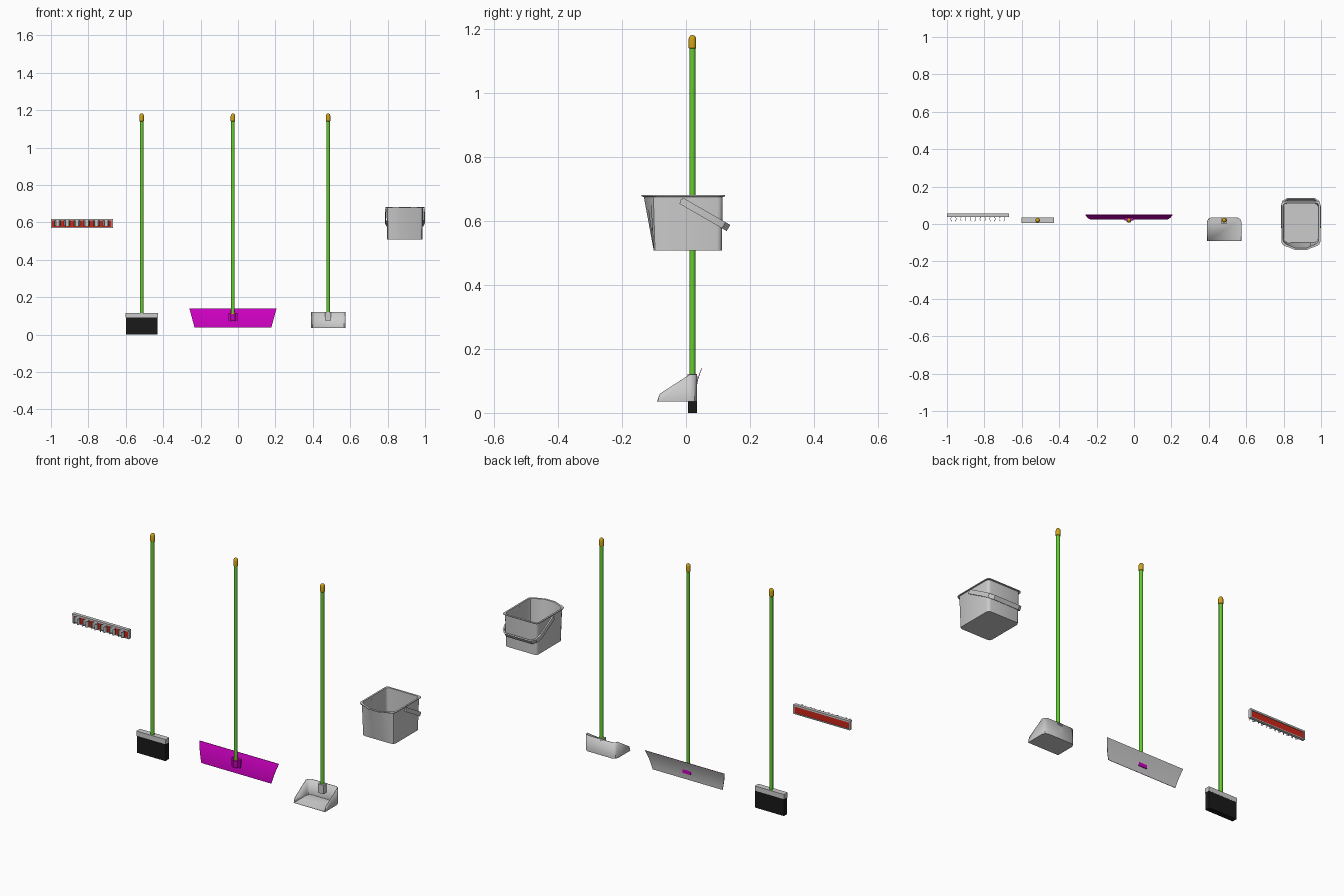
import bpy, bmesh, math
from mathutils import Matrix, Vector

if "Cube" in bpy.data.objects:
    bpy.data.objects.remove(bpy.data.objects["Cube"])


def mat(name, rgb):
    m = bpy.data.materials.new(name)
    m.diffuse_color = (*rgb, 1)
    m.use_nodes = True
    m.node_tree.nodes["Principled BSDF"].inputs["Base Color"].default_value = m.diffuse_color
    return m


GREEN = mat("green", (0.13, 0.6, 0.03))
ORANGE = mat("orange", (0.62, 0.36, 0.01))
MAGENTA = mat("magenta", (0.6, 0.0, 0.52))
RED = mat("red", (0.6, 0.02, 0.01))
BLACK = mat("black", (0.01, 0.01, 0.01))
GREY = mat("grey", (0.6, 0.6, 0.6))


def finish(name, bm, m=None, smooth=True, solid=0):
    bmesh.ops.recalc_face_normals(bm, faces=bm.faces)
    me = bpy.data.meshes.new(name)
    bm.to_mesh(me)
    bm.free()
    ob = bpy.data.objects.new(name, me)
    bpy.context.collection.objects.link(ob)
    if m:
        me.materials.append(m)
    if solid:
        s = ob.modifiers.new("thickness", 'SOLIDIFY')
        s.thickness = solid
    if smooth:
        bpy.ops.object.select_all(action='DESELECT')
        ob.select_set(True)
        bpy.context.view_layer.objects.active = ob
        bpy.ops.object.shade_smooth_by_angle(angle=math.radians(35))
    return ob


def loft(name, rings, m=None, smooth=True, mtx=None):
    """Skin closed rings of equal length and cap both ends."""
    bm = bmesh.new()
    vs = [[bm.verts.new(p) for p in r] for r in rings]
    n = len(vs[0])
    for a, b in zip(vs, vs[1:]):
        for i in range(n):
            j = (i + 1) % n
            bm.faces.new((a[i], a[j], b[j], b[i]))
    bm.faces.new(vs[0])
    bm.faces.new(vs[-1])
    if mtx:
        bm.transform(mtx)
    return finish(name, bm, m, smooth)


def prism(name, poly, z0, z1, m=None, mtx=None):
    return loft(name, [[(x, y, z) for x, y in poly] for z in (z0, z1)], m, True, mtx)


def box(name, x0, x1, y0, y1, z0, z1, m=None):
    return prism(name, [(x0, y0), (x1, y0), (x1, y1), (x0, y1)], z0, z1, m)


def lathe(name, x, y, prof, m, n=16):
    ang = [2 * math.pi * i / n for i in range(n)]
    return loft(name, [[(x + r * math.cos(a), y + r * math.sin(a), z) for a in ang]
                       for r, z in prof], m)


HY = 0.02
BROOM, SCRAPER, PAN, BUCKET, RACK = -0.515, -0.027, 0.482, 0.892, -0.835

# long handles with rounded grips
for label, x, z0 in (("broom", BROOM, 0.1), ("scraper", SCRAPER, 0.085), ("dustpan", PAN, 0.085)):
    lathe(label + "_handle", x, HY, [(0.0095, z0), (0.0095, 1.15)], GREEN)
    lathe(label + "_grip", x, HY, [(0.0105, 1.14), (0.012, 1.142), (0.012, 1.168),
                                   (0.0105, 1.175), (0.007, 1.18), (0.002, 1.182)], ORANGE)

# broom head and bristles
box("broom_head", BROOM - 0.086, BROOM + 0.086, 0.006, 0.036, 0.09, 0.115)
box("broom_bristles", BROOM - 0.084, BROOM + 0.084, 0.007, 0.035, 0, 0.09, BLACK)

# scraper blade: magenta front, grey back
rings = []
for i in range(6):
    t = i / 5
    hw = 0.205 + 0.028 * t
    y = 0.024 + 0.006 * t + 0.018 * t * t
    z = 0.037 + 0.102 * t
    rings.append([(SCRAPER - hw, y, z), (SCRAPER + hw, y, z),
                  (SCRAPER + hw, y + 0.002, z), (SCRAPER - hw, y + 0.002, z)])
blade = loft("scraper_blade", rings, MAGENTA)
blade.data.materials.append(GREY)
for p in blade.data.polygons:
    if p.normal.y > 0.5:
        p.material_index = 1
# scraper socket
box("scraper_socket", SCRAPER - 0.024, SCRAPER + 0.024, 0.02, 0.034, 0.07, 0.115, MAGENTA)
lathe("scraper_collar", SCRAPER, HY, [(0.013, 0.072), (0.013, 0.11)], MAGENTA)
lathe("scraper_stud", SCRAPER, HY, [(0.0105, 0.085), (0.0105, 0.116)], ORANGE)

# dustpan scoop: floor plus a wall that drops towards the front
side = [(0.092, -0.09, 0.036), (0.092, -0.082, 0.06), (0.092, 0.012, 0.12),
        (0.086, 0.026, 0.12), (0.072, 0.034, 0.12)]
path = side + [(-x, y, z) for x, y, z in reversed(side)]
bm = bmesh.new()
low = [bm.verts.new((PAN + x, y, 0.035)) for x, y, z in path]
top = [bm.verts.new((PAN + x, y, z)) for x, y, z in path]
for i in range(len(path) - 1):
    bm.faces.new((low[i], low[i + 1], top[i + 1], top[i]))
bm.faces.new(low)
finish("dustpan_scoop", bm, solid=0.003)
# dustpan socket
box("dustpan_socket", PAN - 0.016, PAN + 0.016, 0.004, 0.034, 0.074, 0.121)


# bucket: open shell with rolled rim and pouring spout
def outline(hw, yb, yf, spout, z):
    r = 0.016
    pts = []
    for k in range(4):
        a = math.pi / 2 * k / 3
        pts.append((hw - r + r * math.cos(a), yb - r + r * math.sin(a)))
    half = [(0.03, yf - spout), (0.05, yf - spout * 0.65),
            (hw - 0.018, yf - spout * 0.2), (hw - 0.005, yf + 0.004), (hw, yf + 0.016)]
    right = half + pts
    full = right + [(-x, y) for x, y in reversed(right)]
    return [(BUCKET + x, y, z) for x, y in full]


loft("bucket_body", [
    outline(0.094, 0.112, -0.101, 0.0, 0.508),
    outline(0.098, 0.115, -0.106, 0.026, 0.676),
    outline(0.104, 0.122, -0.112, 0.028, 0.677),
    outline(0.104, 0.122, -0.112, 0.028, 0.681),
    outline(0.095, 0.112, -0.103, 0.026, 0.681),
    outline(0.091, 0.109, -0.098, 0.0, 0.512)])

# bucket bail: flat U-shaped strap swung to the back
outer = [(0.107, -0.006), (0.107, 0.115), (0.098, 0.148), (0.075, 0.165)]
inner = [(0.1, -0.006), (0.1, 0.113), (0.092, 0.143), (0.072, 0.158)]
u = outer + [(-x, y) for x, y in reversed(outer)]
u += [(-x, y) for x, y in inner] + inner[::-1]
prism("bucket_bail", u, -0.011, 0.011, None,
      Matrix.Translation((BUCKET, -0.01, 0.661)) @ Matrix.Rotation(math.radians(-30), 4, 'X'))
for s in (-1, 1):
    box("bail_pivot", BUCKET + s * 0.1 - 0.006, BUCKET + s * 0.1 + 0.006,
        -0.017, -0.003, 0.654, 0.668)

# wall rack: grey frame, red panel
L, R = RACK - 0.166, RACK + 0.166
box("rack_panel", L + 0.003, R - 0.003, 0.042, 0.052, 0.572, 0.616, RED)
box("rack_top_rail", L, R, 0.038, 0.056, 0.61, 0.619)
box("rack_bottom_rail", L, R, 0.041, 0.056, 0.57, 0.575)
box("rack_left_end", L, L + 0.006, 0.04, 0.056, 0.57, 0.619)
box("rack_right_end", R - 0.006, R, 0.04, 0.056, 0.57, 0.619)

# rack spring clips, open to the front
angs = [math.radians(-55 + 290 * k / 16) for k in range(17)]
for i in range(6):
    cx = RACK + (i - 2.5) * 0.052
    c = [(cx + 0.016 * math.cos(a), 0.027 + 0.016 * math.sin(a)) for a in angs]
    c += [(cx + 0.0135 * math.cos(a), 0.027 + 0.0135 * math.sin(a)) for a in reversed(angs)]
    prism("rack_clip", c, 0.579, 0.61)
